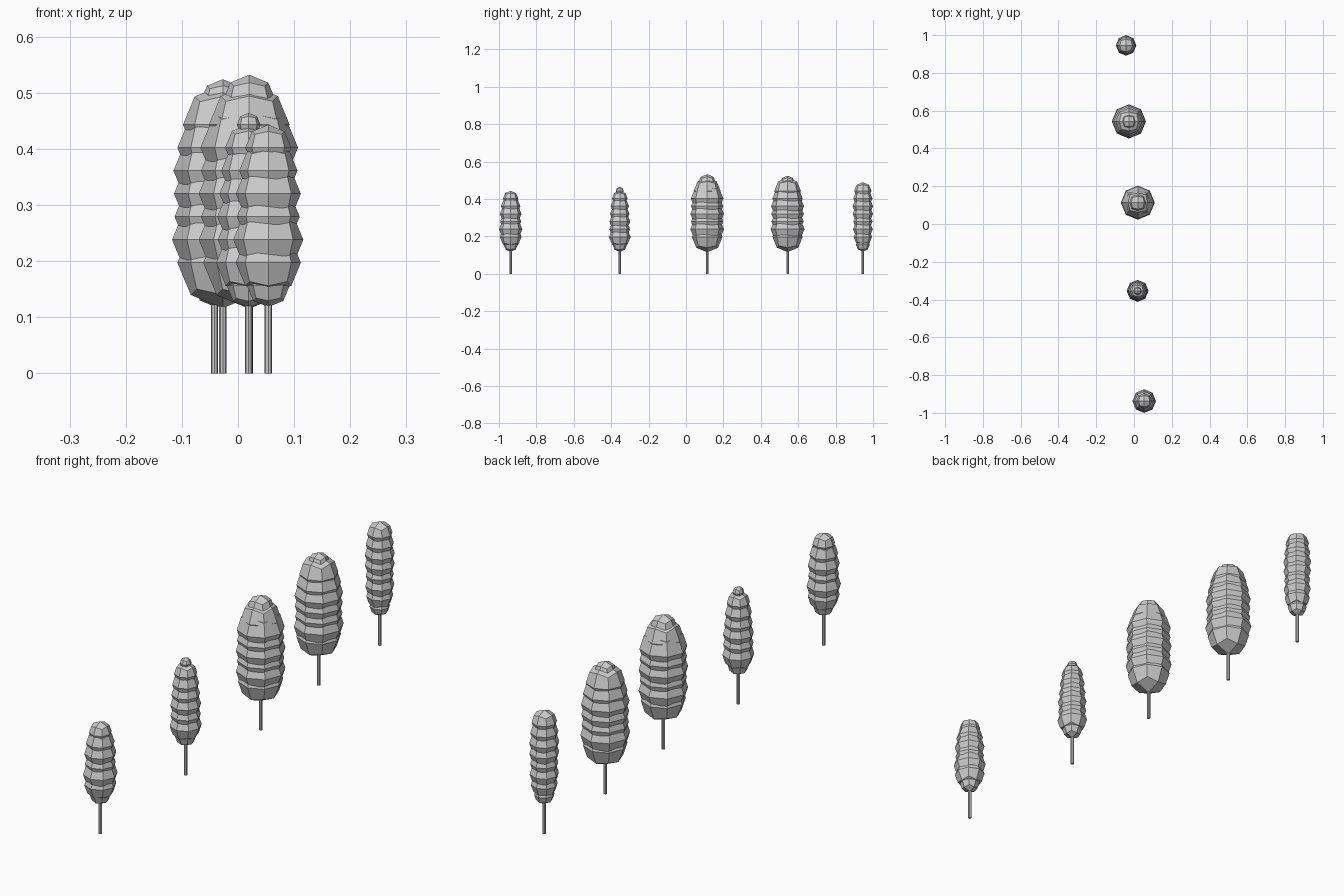
import bpy, bmesh
from mathutils import Matrix, Vector

if "Cube" in bpy.data.objects:
    bpy.data.objects.remove(bpy.data.objects["Cube"])

STEP = 0.041          # vertical spacing of foliage tiers
FIRST = 0.156         # height of the lowest tier slot

# x, y, index of first tier slot, tier radii from bottom to top
TREES = [
    (0.054, -0.9375, 0, [.038, .058, .0625, .056, .058, .052, .041]),
    (0.019, -0.354, 0, [.039, .058, .055, .056, .052, .049, .042, .021]),
    (0.020, 0.113, 1, [.082, .090, .086, .090, .086, .087, .072, .048]),
    (-0.027, 0.543, 1, [.081, .0905, .086, .087, .088, .081, .071, .040]),
    (-0.042, 0.9455, 0, [.037, .049, .053, .051, .054, .0545, .051, .046]),
]


def ball_mesh():
    """Low-poly unit ball: a cube subdivided once and rounded."""
    bm = bmesh.new()
    bmesh.ops.create_cube(bm, size=2)
    bmesh.ops.subdivide_edges(bm, edges=bm.edges[:], cuts=1, use_grid_fill=True)
    for v in bm.verts:
        v.co = v.co.normalized()
    mesh = bpy.data.meshes.new("ball")
    bm.to_mesh(mesh)
    bm.free()
    return mesh


def make_object(name, bm, x, y):
    mesh = bpy.data.meshes.new(name)
    bm.to_mesh(mesh)
    bm.free()
    ob = bpy.data.objects.new(name, mesh)
    ob.location = (x, y, 0)
    bpy.context.collection.objects.link(ob)


ball = ball_mesh()
for i, (x, y, start, radii) in enumerate(TREES, 1):
    # foliage: overlapping stack of faceted balls
    bm = bmesh.new()
    for k, r in enumerate(radii):
        first = len(bm.verts)
        bm.from_mesh(ball)
        bm.verts.ensure_lookup_table()
        for v in bm.verts[first:]:
            v.co = v.co * r + Vector((0, 0, FIRST + STEP * (start + k)))
    make_object(f"foliage_{i}", bm, x, y)

    # thin trunk
    bm = bmesh.new()
    bmesh.ops.create_cone(bm, cap_ends=True, segments=8, radius1=0.0065,
                          radius2=0.0065, depth=0.16,
                          matrix=Matrix.Translation((0, 0, 0.08)))
    make_object(f"trunk_{i}", bm, x, y)

bpy.data.meshes.remove(ball)
